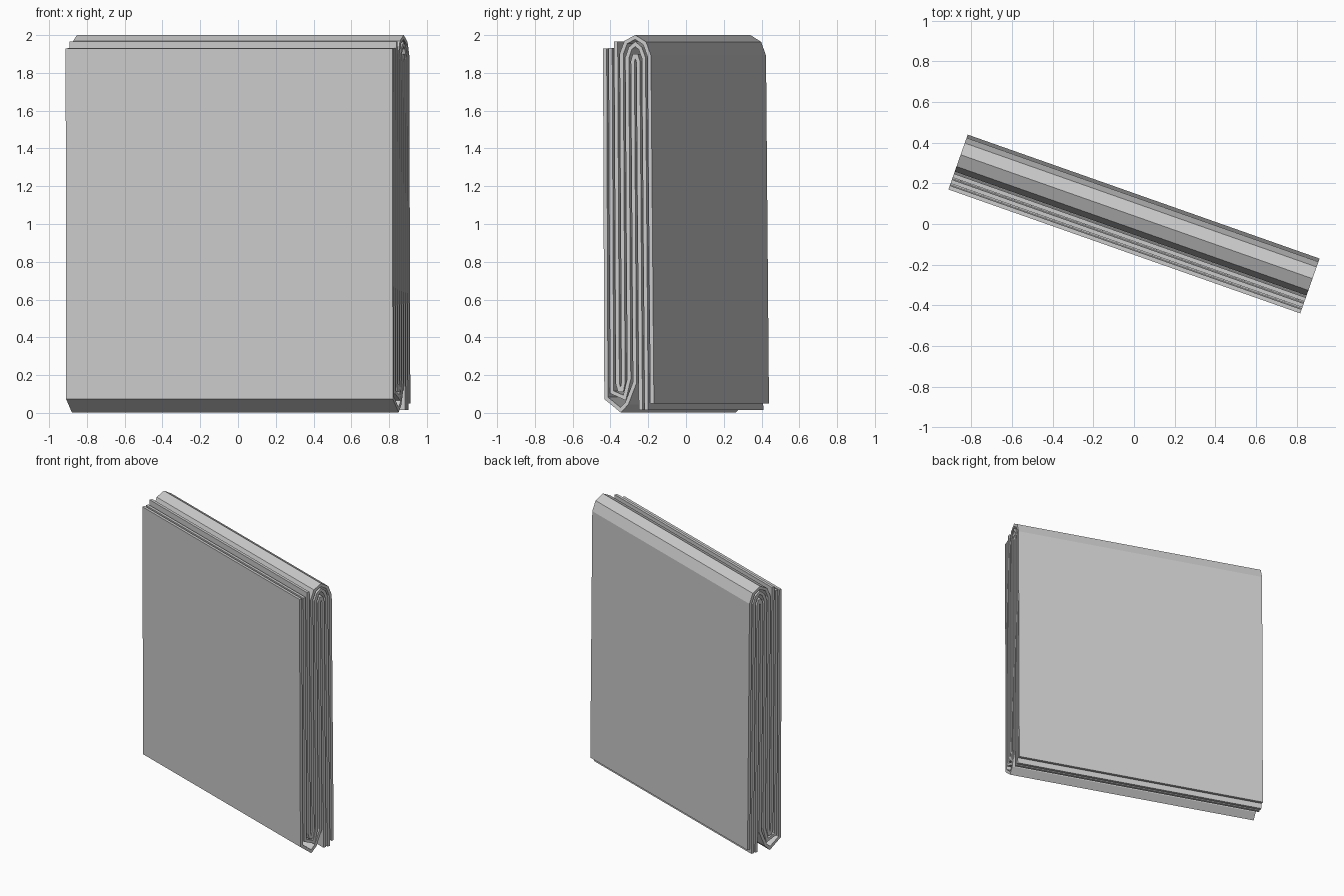
import bpy, bmesh, math
from mathutils import Vector, Matrix

if "Cube" in bpy.data.objects:
    bpy.data.objects.remove(bpy.data.objects["Cube"])

HALF = 0.917                      # half of the cloth width
T = 0.0205                        # ply thickness
TURN = Matrix.Rotation(math.radians(-19.4), 4, 'Z')


def pos(k, z):
    """Point in the fold profile: layer number k (0 front .. 8 back), height z, slight lean."""
    f = z / 2
    front = -0.125 * (1 - f) - 0.133 * f
    back = 0.133 * (1 - f) + 0.115 * f
    return Vector((front + (back - front) * k / 8, z))


def offset(pts, d):
    """Mitred parallel of an open path."""
    out = []
    for i, p in enumerate(pts):
        dirs = []
        if i > 0:
            dirs.append((p - pts[i - 1]).normalized())
        if i < len(pts) - 1:
            dirs.append((pts[i + 1] - p).normalized())
        normals = [Vector((-e.y, e.x)) for e in dirs]
        m = sum(normals, Vector((0, 0))).normalized()
        out.append(p + m * d / max(m.dot(normals[0]), 0.45))
    return out


def ply(name, path):
    pts = [pos(k, z) for k, z in path]
    a, b = offset(pts, T / 2), offset(pts, -T / 2)
    bm = bmesh.new()
    rows = [[[bm.verts.new((x, p.x, p.y)) for p in side] for side in (a, b)]
            for x in (-HALF, HALF)]
    (la, lb), (ra, rb) = rows
    n = len(pts)
    for i in range(n - 1):
        j = i + 1
        bm.faces.new((la[i], la[j], ra[j], ra[i]))
        bm.faces.new((lb[i], rb[i], rb[j], lb[j]))
        bm.faces.new((la[i], lb[i], lb[j], la[j]))
        bm.faces.new((ra[i], ra[j], rb[j], rb[i]))
    for i in (0, n - 1):
        bm.faces.new((la[i], ra[i], rb[i], lb[i]))
    bmesh.ops.recalc_face_normals(bm, faces=bm.faces)
    bm.transform(TURN)
    mesh = bpy.data.meshes.new(name)
    bm.to_mesh(mesh)
    bm.free()
    bpy.context.collection.objects.link(bpy.data.objects.new(name, mesh))


# Three cloth plies folded together into a Z: (layer, height) along each one
ply("front_ply", [(0, 1.93), (0, 0.078), (2.5, 0.0155), (3.6, 0.05), (5, 0.16),
                  (5, 1.86), (5.3, 1.89), (5.7, 1.89), (6, 1.86), (6, 0.015)])
ply("middle_ply", [(1, 1.932), (1, 0.11), (3.2, 0.08), (4, 0.18),
                   (4, 1.88), (4.6, 1.93), (5.5, 1.953), (6.4, 1.93), (7, 1.88), (7, 0.015)])
ply("back_ply", [(2, 1.965), (2, 0.155), (2.3, 0.122), (2.75, 0.122), (3, 0.16),
                 (3, 1.90), (3.8, 1.962), (5.5, 1.989), (7.2, 1.957), (8, 1.89), (8, 0.05)])
